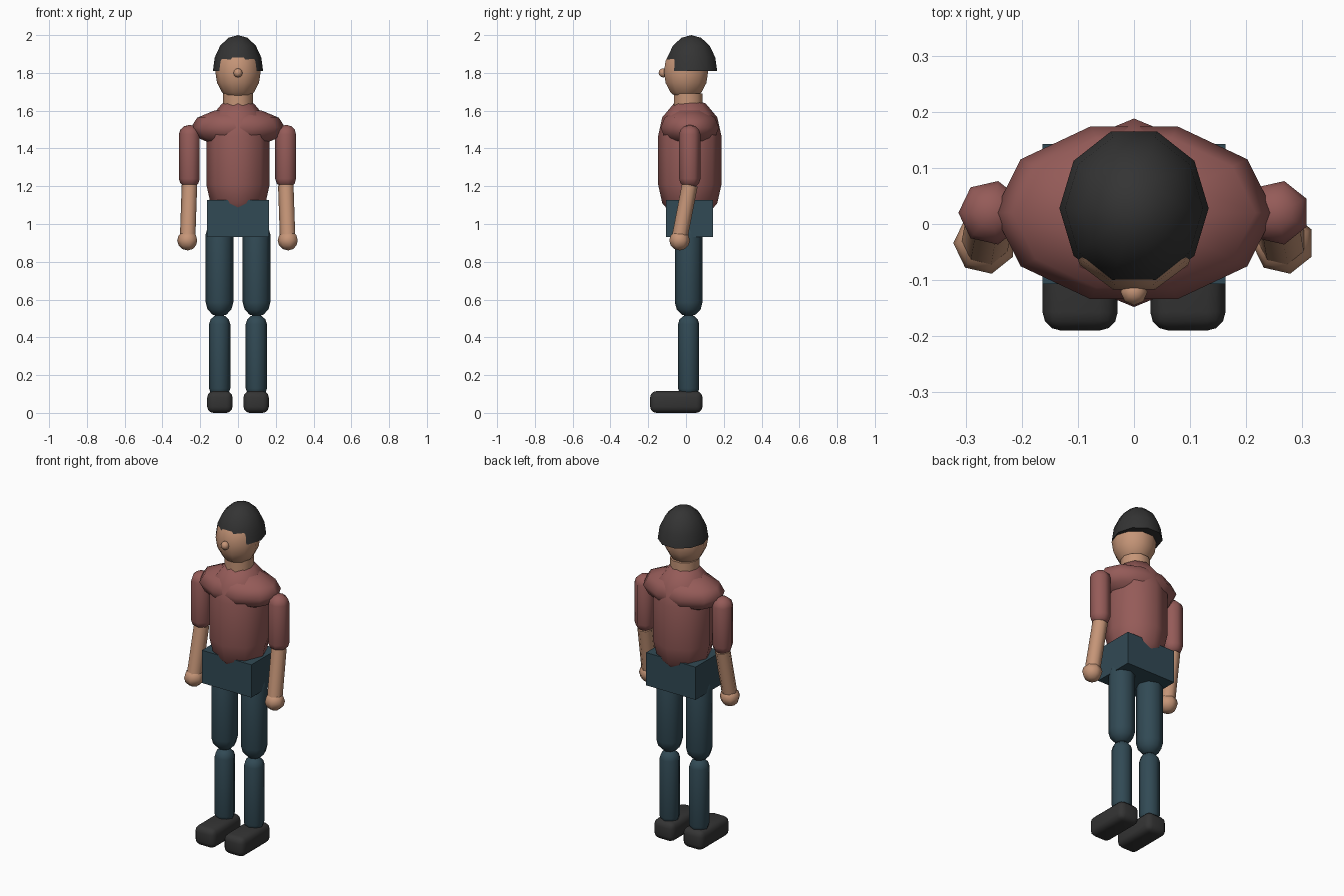
import bpy, bmesh, math
from mathutils import Vector, Matrix

if "Cube" in bpy.data.objects:
    bpy.data.objects.remove(bpy.data.objects["Cube"])


def material(name, color):
    m = bpy.data.materials.new(name)
    m.diffuse_color = (*color, 1)
    m.use_nodes = True
    m.node_tree.nodes["Principled BSDF"].inputs["Base Color"].default_value = m.diffuse_color
    return m


SKIN = material("skin", (0.56, 0.30, 0.185))
SHIRT = material("dusty red cloth", (0.30, 0.105, 0.098))
PANTS = material("dark teal cloth", (0.031, 0.068, 0.09))
DARK = material("charcoal", (0.034, 0.034, 0.034))


def finish(name, bm, mat, smooth=True):
    bmesh.ops.recalc_face_normals(bm, faces=bm.faces)
    me = bpy.data.meshes.new(name)
    bm.to_mesh(me)
    bm.free()
    me.materials.append(mat)
    for p in me.polygons:
        p.use_smooth = smooth and len(p.vertices) <= 4
    ob = bpy.data.objects.new(name, me)
    bpy.context.collection.objects.link(ob)
    return ob


def lathe(name, profile, sides, mat, loc=(0, 0, 0), scale=(1, 1, 1), phase=0, axis=(0, 0, 1)):
    """Revolve (radius, z) points into a closed solid."""
    bm = bmesh.new()
    rings = []
    for r, z in profile:
        if r < 1e-5:
            rings.append([bm.verts.new((0, 0, z))])
        else:
            angles = [phase + math.tau * i / sides for i in range(sides)]
            rings.append([bm.verts.new((r * math.cos(a), r * math.sin(a), z)) for a in angles])
    for a, b in zip(rings, rings[1:]):
        for i in range(sides):
            j = (i + 1) % sides
            if len(a) == 1:
                bm.faces.new((a[0], b[i], b[j]))
            elif len(b) == 1:
                bm.faces.new((a[i], a[j], b[0]))
            else:
                bm.faces.new((a[i], a[j], b[j], b[i]))
    for ring in (rings[0], rings[-1]):
        if len(ring) > 1:
            bm.faces.new(ring)
    turn = Vector((0, 0, 1)).rotation_difference(Vector(axis)).to_matrix().to_4x4()
    bm.transform(Matrix.Translation(loc) @ turn @ Matrix.Diagonal((*scale, 1)))
    return finish(name, bm, mat)


def ball(rings, start=-90):
    """Unit profile from a start latitude up to the pole."""
    lats = [math.radians(start + (90 - start) * i / rings) for i in range(rings + 1)]
    return [(math.cos(t), math.sin(t)) for t in lats]


def capsule(r, z0, z1, cap, rings=3):
    """Straight tube with rounded ends of height cap."""
    arc = [math.pi / 2 * i / rings for i in range(rings + 1)]
    low = [(r * math.sin(t), z0 + cap * (1 - math.cos(t))) for t in arc]
    high = [(r * math.cos(t), z1 - cap * (1 - math.sin(t))) for t in arc]
    return low + high


def box(name, lo, hi, mat, bevel=0):
    bm = bmesh.new()
    bmesh.ops.create_cube(bm, size=1)
    lo, hi = Vector(lo), Vector(hi)
    bm.transform(Matrix.Translation((lo + hi) / 2) @ Matrix.Diagonal((*(hi - lo), 1)))
    if bevel:
        bmesh.ops.bevel(bm, geom=bm.edges[:], offset=bevel, segments=3, profile=0.5, affect='EDGES')
    return finish(name, bm, mat, smooth=bevel > 0)


# Head, hair, nose and neck
lathe("head", ball(8), 10, SKIN, (0, 0, 1.805), (0.12, 0.123, 0.152))
lathe("hair", ball(4, 0), 10, DARK, (0, 0.028, 1.81), (0.133, 0.144, 0.19))
lathe("nose", ball(6), 8, SKIN, (0, -0.121, 1.80), (0.024, 0.024, 0.024))
lathe("neck", [(0.08, 1.58), (0.08, 1.69)], 10, SKIN, (0, 0.012, 0))

# Torso, shoulders and hips
lathe("torso", capsule(0.168, 1.01, 1.665, 0.2), 8, SHIRT, (0, 0.02, 0))
lathe("shoulders", ball(6), 10, SHIRT, (0, 0.02, 1.51), (0.25, 0.162, 0.105))
box("hips", (-0.163, -0.107, 0.932), (0.163, 0.143, 1.127), PANTS)

for side, s in (("left", -1), ("right", 1)):
    # Arms
    lathe(side + "_upper_arm", capsule(0.058, 1.19, 1.525, 0.05), 7, SHIRT,
          (s * 0.255, 0.02, 0), phase=math.pi)
    shoulder_to_hand = Vector((s * 0.01, -0.056, -0.29))
    lathe(side + "_forearm", [(0.043, 0), (0.043, shoulder_to_hand.length)], 7, SKIN,
          (s * 0.265, -0.036, 0.915), phase=math.pi, axis=-shoulder_to_hand)
    lathe(side + "_hand", ball(6), 7, SKIN, (s * 0.266, -0.034, 0.913),
          (0.056, 0.056, 0.053), phase=math.pi)
    # Legs
    lathe(side + "_thigh", capsule(0.073, 0.51, 1.02, 0.075), 8, PANTS, (s * 0.098, 0.014, 0))
    lathe(side + "_shin", capsule(0.056, 0.08, 0.52, 0.05), 8, PANTS, (s * 0.097, 0.014, 0))
    # Shoes
    x = s * 0.096
    box(side + "_shoe", (x - 0.067, -0.19, 0), (x + 0.067, 0.087, 0.115), DARK, 0.033)
